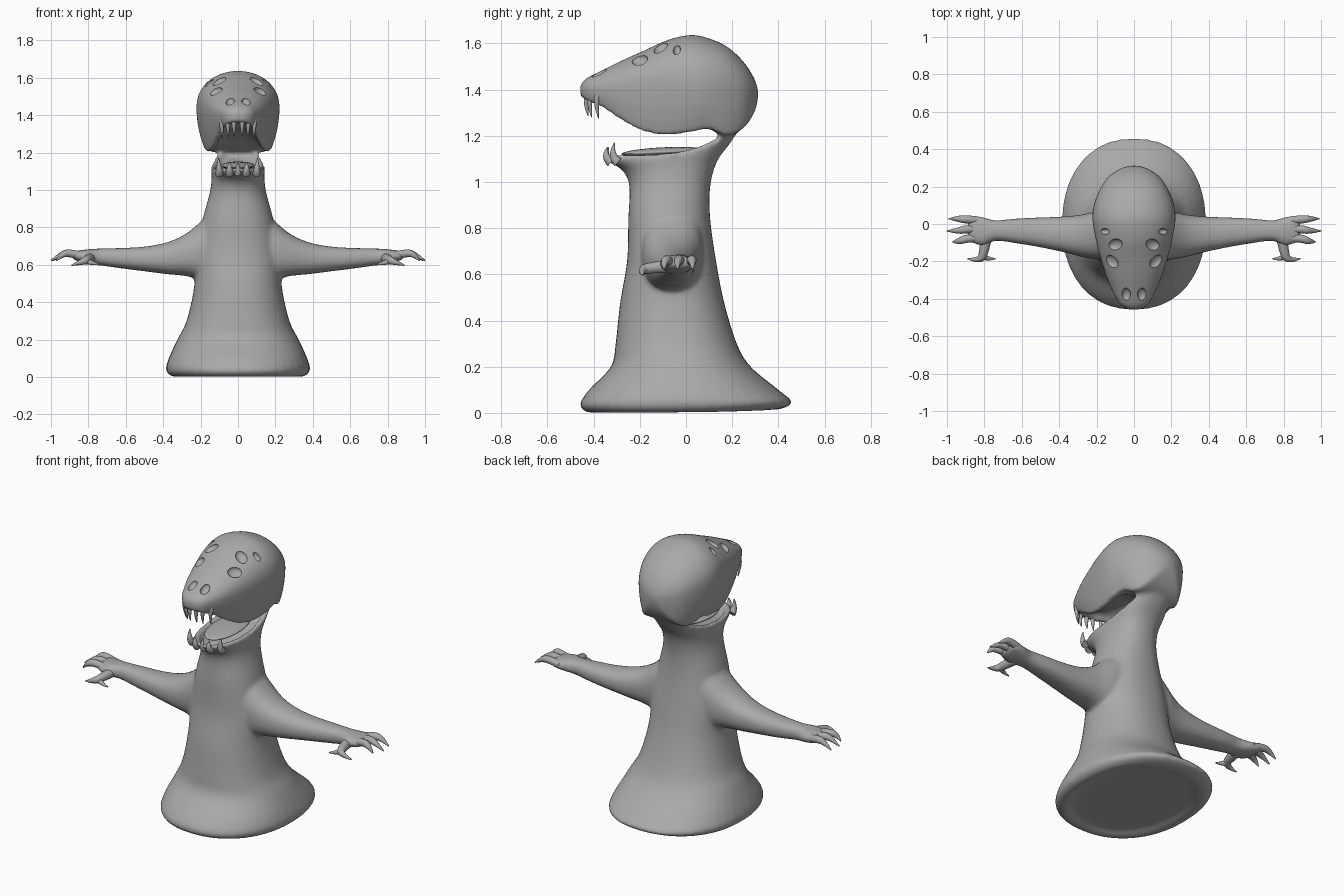
import bpy, bmesh, math
from mathutils import Vector

if "Cube" in bpy.data.objects:
    bpy.data.objects.remove(bpy.data.objects["Cube"])

grey = bpy.data.materials.new("matte grey")
grey.use_nodes = True
GREY = (0.4, 0.4, 0.4, 1)
grey.diffuse_color = GREY
grey.node_tree.nodes["Principled BSDF"].inputs["Base Color"].default_value = GREY


def add(name, data):
    ob = bpy.data.objects.new(name, data)
    bpy.context.collection.objects.link(ob)
    data.materials.append(grey)
    return ob


def loft(bm, rings):
    """Skin closed rings of equal length and cap both ends."""
    rows = [[bm.verts.new(p) for p in ring] for ring in rings]
    faces = [bm.faces.new(rows[0]), bm.faces.new(rows[-1])]
    n = len(rows[0])
    for a, b in zip(rows, rows[1:]):
        for i in range(n):
            j = (i + 1) % n
            faces.append(bm.faces.new((a[i], a[j], b[j], b[i])))
    bmesh.ops.recalc_face_normals(bm, faces=faces)


def refine(rows, steps=4):
    """Catmull-Rom interpolation between measured sections."""
    out = []
    for i in range(len(rows) - 1):
        quad = [rows[max(i - 1, 0)], rows[i], rows[i + 1], rows[min(i + 2, len(rows) - 1)]]
        for s in range(steps):
            t = s / steps
            out.append([b + t * (c - a + t * (2 * a - 5 * b + 4 * c - d + t * (3 * (b - c) + d - a))) / 2
                        for a, b, c, d in zip(*quad)])
    return out + [list(rows[-1])]


def power(v, e):
    return math.copysign(abs(v) ** e, v)


def tube(name, pts, radii):
    """Tapered, curved horn, finger or tooth."""
    cu = bpy.data.curves.new(name, "CURVE")
    cu.dimensions = "3D"
    cu.bevel_depth = 1
    cu.bevel_resolution = 3
    cu.use_fill_caps = True
    sp = cu.splines.new("NURBS")
    sp.points.add(len(pts) - 1)
    for p, co, r in zip(sp.points, pts, radii):
        p.co = (*co, 1)
        p.radius = r
    sp.use_endpoint_u = True
    sp.order_u = 3
    sp.resolution_u = 6
    return add(name, cu)


bm = bmesh.new()
ANGLES = [math.tau * i / 40 for i in range(40)]

# Trunk, neck and hollow lower jaw: front y, back y, front z, back z, half width
TRUNK = [
    (-.37, .34, .02, .02, .28), (-.42, .40, .0, .015, .345), (-.46, .46, .035, .045, .385),
    (-.42, .40, .10, .10, .37), (-.325, .28, .2, .2, .325), (-.305, .22, .3, .3, .275),
    (-.285, .165, .48, .48, .235), (-.255, .13, .66, .66, .225), (-.25, .105, .84, .84, .19),
    (-.245, .105, .98, .98, .152), (-.275, .135, 1.05, 1.09, .142), (-.34, .2, 1.09, 1.18, .142),
    (-.355, .25, 1.115, 1.27, .142), (-.325, .22, 1.115, 1.27, .118), (-.29, .18, 1.075, 1.2, .1)]


def trunk_ring(yf, yb, zf, zb, w):
    ring = []
    for a in ANGLES:
        t = (1 - power(math.cos(a), .9)) / 2
        ring.append((w * power(math.sin(a), .9), yf + (yb - yf) * t, zf + (zb - zf) * t ** 4))
    return ring


loft(bm, [trunk_ring(*r) for r in refine(TRUNK)])

# Skull with arched palate: y, half width, top z, widest z, lip z, palate rise
SKULL = [
    (-.458, .03, 1.42, 1.40, 1.37, .0), (-.43, .075, 1.45, 1.41, 1.35, .01),
    (-.36, .115, 1.485, 1.41, 1.32, .05), (-.28, .148, 1.525, 1.42, 1.265, .08),
    (-.18, .18, 1.57, 1.43, 1.215, .11), (-.08, .205, 1.615, 1.44, 1.2, .11),
    (.02, .222, 1.637, 1.44, 1.215, .06), (.10, .215, 1.622, 1.43, 1.23, .0),
    (.18, .185, 1.585, 1.42, 1.2, .0), (.25, .14, 1.52, 1.4, 1.235, .0),
    (.295, .075, 1.45, 1.39, 1.3, .0), (.312, .02, 1.4, 1.38, 1.36, .0)]


def skull_ring(y, w, top, mid, lip, rise):
    arc = [math.pi / 2 * i / 10 for i in range(11)]
    half = [(w * math.sin(a), mid + (top - mid) * power(math.cos(a), .9)) for a in arc]
    half += [(w * (1 - .2 * t ** 2), mid + (lip - mid) * t) for t in (.25, .5, .75, 1)]
    half += [(w * .66, lip + rise * .1), (w * .5, lip + rise * .75), (w * .25, lip + rise), (0, lip + rise)]
    ring = half + [(-x, z) for x, z in reversed(half[1:-1])]
    return [(x, y, z) for x, z in ring]


loft(bm, [skull_ring(*r) for r in refine(SKULL)])

# Arms and palms: x, front y, back y, bottom z, top z
ARM = [
    (.08, -.19, .08, .50, .95), (.19, -.19, .07, .52, .84), (.28, -.175, .05, .54, .765),
    (.38, -.15, .04, .55, .72), (.5, -.125, .035, .565, .697), (.62, -.105, .03, .58, .69),
    (.74, -.09, .02, .597, .687), (.8, -.115, .035, .605, .683), (.86, -.105, .045, .62, .675),
    (.89, -.09, .035, .635, .665)]
for side in (1, -1):
    loft(bm, [[(side * x, (yf + yb) / 2 + (yb - yf) / 2 * power(math.cos(a), .85),
                (zb + zt) / 2 + (zt - zb) / 2 * power(math.sin(a), .85)) for a in ANGLES]
              for x, yf, yb, zb, zt in refine(ARM)])

mesh = bpy.data.meshes.new("body")
bm.to_mesh(mesh)
bm.free()
body = add("body", mesh)

# Fuse the volumes into one soft skin
fuse = body.modifiers.new("fuse", "REMESH")
fuse.mode = "VOXEL"
fuse.voxel_size = .011
fuse.use_smooth_shade = True
soft = body.modifiers.new("soften", "SMOOTH")
soft.factor = .5
soft.iterations = 8

# Eye pits and nostrils pressed into the face: x, y, width, length, turn
PITS = [(.155, -.04, .016, .03, .2), (.1, -.11, .03, .042, .3), (.118, -.2, .04, .032, -.2),
        (.042, -.375, .024, .036, -.4)]
deps = bpy.context.evaluated_depsgraph_get()
skin = body.evaluated_get(deps)
bm = bmesh.new()
for x, y, width, length, turn in PITS:
    for side in (1, -1):
        hit, spot, normal, _ = skin.ray_cast(Vector((side * x, y, 3)), Vector((0, 0, -1)))
        if hit:
            frame = normal.to_track_quat("Z", "Y").to_matrix().to_4x4()
            frame.translation = spot
            ball = bmesh.ops.create_uvsphere(bm, u_segments=24, v_segments=16, radius=1)["verts"]
            c, s = math.cos(turn * side), math.sin(turn * side)
            for v in ball:
                px, py = v.co.x * width, v.co.y * length
                v.co = frame @ Vector((px * c - py * s, px * s + py * c, v.co.z * .022))
mesh = bpy.data.meshes.new("pit_cutter")
bm.to_mesh(mesh)
bm.free()
cutter = add("pit_cutter", mesh)
cutter.hide_render = True
cutter.hide_set(True)
cut = body.modifiers.new("pits", "BOOLEAN")
cut.operation = "DIFFERENCE"
cut.object = cutter
cut.solver = "EXACT"

# Tongue
bpy.ops.mesh.primitive_uv_sphere_add(segments=32, ring_count=16, radius=1, location=(0, -.1, 1.13))
tongue = bpy.context.object
tongue.name = "tongue"
tongue.scale = (.09, .18, .02)
tongue.rotation_euler.x = .05
tongue.data.materials.append(grey)
bpy.ops.object.shade_smooth()

# Fingers and thumbs
for side, label in ((1, "left"), (-1, "right")):
    for i, (y, tip_y, tip_x) in enumerate([(.02, .028, .99), (-.03, -.037, 1), (-.078, -.095, .97)]):
        tube(f"{label}_finger_{i + 1}",
             [(side * .83, y, .648), (side * .89, y + .004, .662), (side * .94, tip_y, .66), (side * tip_x, tip_y, .622)],
             (.02, .023, .018, .003))
    tube(f"{label}_thumb",
         [(side * .79, -.07, .635), (side * .8, -.14, .63), (side * .82, -.2, .62), (side * .89, -.185, .597)],
         (.03, .026, .02, .003))
    tube(f"{label}_thumb_spur", [(side * .815, -.17, .62), (side * .78, -.19, .61), (side * .74, -.185, .6)],
         (.018, .012, .003))

# Upper and lower teeth
UPPER = [(.022, -.435, .075), (.055, -.42, .08), (.088, -.39, .085)]
LOWER = [(.045, -.335, .05), (.1, -.305, .07)]
for side, label in ((1, "left"), (-1, "right")):
    for i, (x, y, size) in enumerate(UPPER):
        tube(f"{label}_upper_tooth_{i + 1}",
             [(side * x, y + .01, 1.38), (side * x, y - .004, 1.345), (side * x * .95, y + .012, 1.36 - size)],
             (.014, .013, .002))
    for i, (x, y, size) in enumerate(LOWER):
        tube(f"{label}_lower_tooth_{i + 1}",
             [(side * x, y + .01, 1.085), (side * x, y - .022, 1.11), (side * x * 1.05, y - .005, 1.1 + size)],
             (.022, .018, .002))
tube("middle_lower_tooth", [(0, -.33, 1.085), (0, -.35, 1.11), (0, -.335, 1.15)], (.018, .014, .002))
